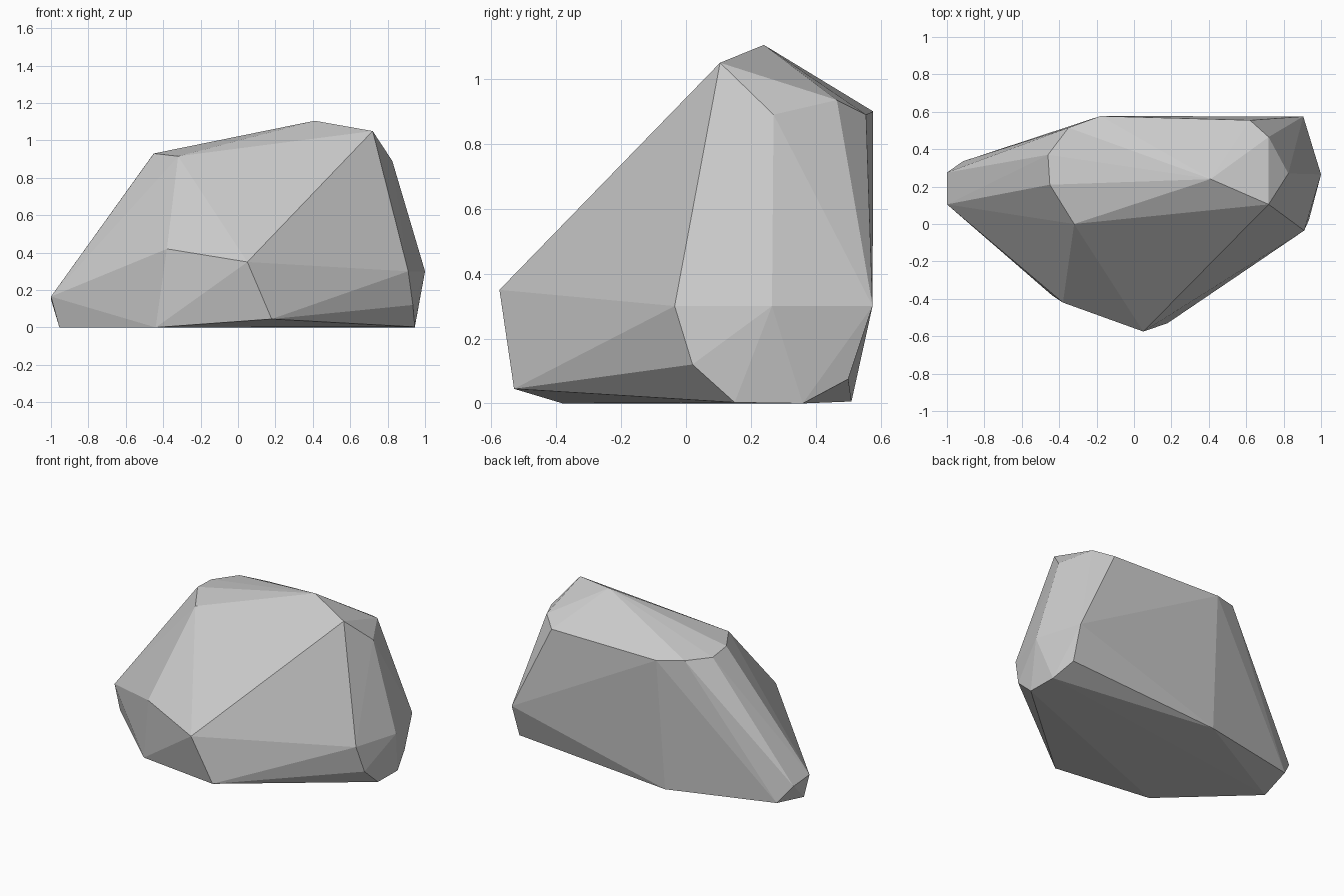
import bpy
import bmesh

# Remove the default cube only
default_cube = bpy.data.objects.get("Cube")
if default_cube:
    bpy.data.objects.remove(default_cube, do_unlink=True)


def make_material(name, colour):
    material = bpy.data.materials.new(name)
    material.use_nodes = True
    material.diffuse_color = colour
    shader = material.node_tree.nodes["Principled BSDF"]
    shader.inputs["Base Color"].default_value = colour
    shader.inputs["Roughness"].default_value = 0.9
    return material


def make_boulder(name, corner_groups, material):
    """Wrap the corner points in a faceted convex shell."""
    bm = bmesh.new()
    for group in corner_groups:
        for corner in group:
            bm.verts.new(corner)
    hull = bmesh.ops.convex_hull(bm, input=list(bm.verts), use_existing_faces=False)
    # Drop any corner that ended up inside the shell
    loose = [v for v in bm.verts if not v.link_faces]
    bmesh.ops.delete(bm, geom=loose, context="VERTS")
    bmesh.ops.recalc_face_normals(bm, faces=list(bm.faces))
    for face in bm.faces:
        face.smooth = False
    mesh = bpy.data.meshes.new(name)
    bm.to_mesh(mesh)
    bm.free()
    mesh.materials.append(material)
    boulder = bpy.data.objects.new(name, mesh)
    bpy.context.collection.objects.link(boulder)
    return boulder


# Sloping crown of the rock
crown = [
    (-.45, .21, .93), (-.32, 0, .915), (.41, .24, 1.105), (.72, .105, 1.05),
    (.825, .27, .89), (.72, .465, .935), (.62, .555, .89),
    (-.18, .577, .9), (-.35, .515, .92), (-.46, .37, .917),
]

# Widest belt: front nose, blunt end and thin end
belt = [
    (-.38, -.42, .42), (.05, -.575, .35), (.91, -.035, .3), (1, .265, .3),
    (.905, .575, .3), (-1, .105, .165), (-1, .275, .15),
]

# Undercut chamfers just above the ground
chamfer = [
    (.18, -.53, .045), (.935, .02, .12), (.9, .5, .075), (-.915, .335, .037),
]

# Ground contact
foot = [
    (-.44, -.38, 0), (.945, .15, .003), (.945, .36, 0),
    (-.2, .51, .006), (-.955, .1, 0),
]

stone = make_material("stone_grey", (.6, .6, .6, 1))
make_boulder("boulder", [crown, belt, chamfer, foot], stone)
